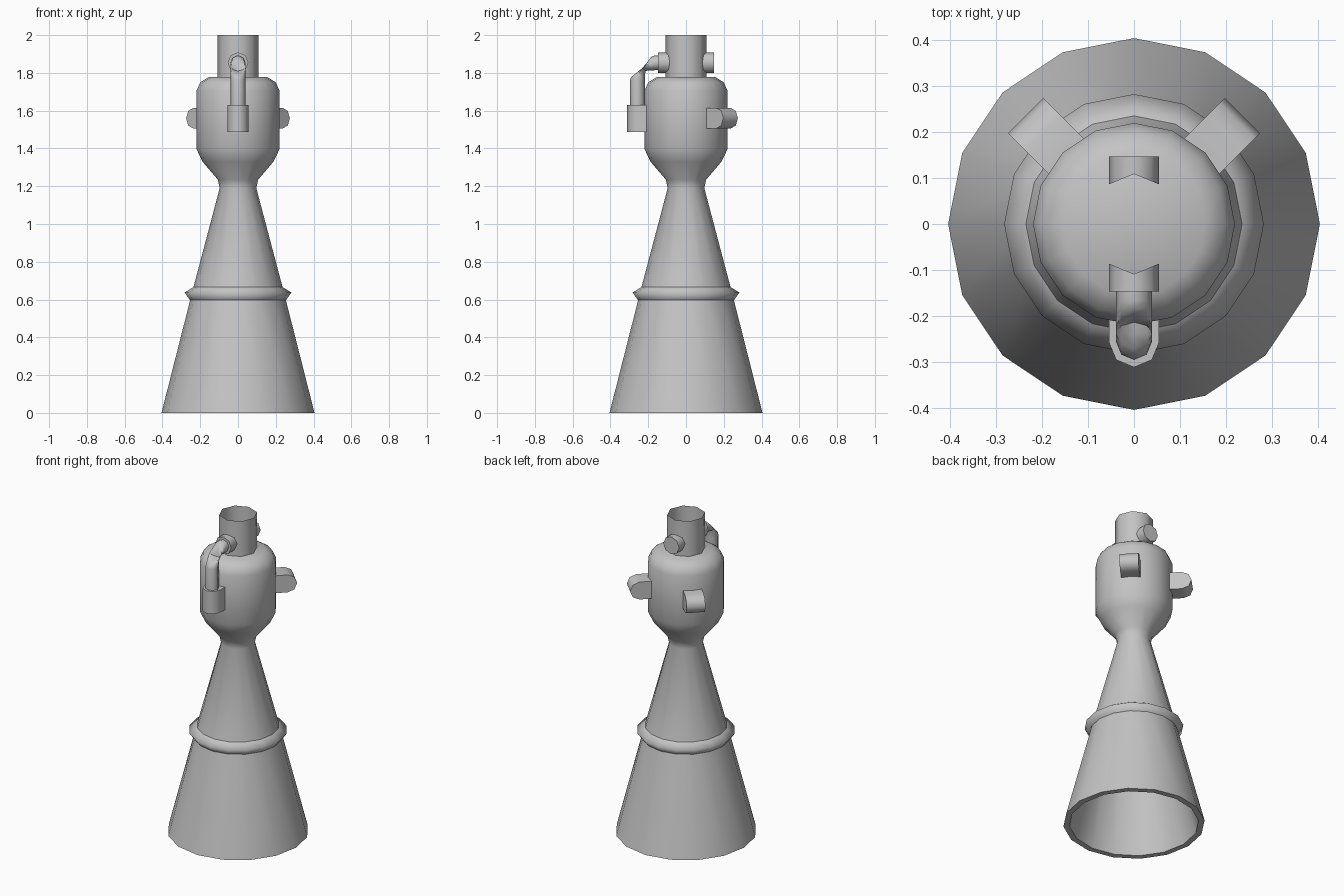
import bpy, bmesh
from math import sin, cos, pi, radians
from mathutils import Vector, Matrix

if "Cube" in bpy.data.objects:
    bpy.data.objects.remove(bpy.data.objects["Cube"])

GREY = (0.55, 0.55, 0.55, 1)
metal = bpy.data.materials.new("grey metal")
metal.use_nodes = True
metal.diffuse_color = GREY
metal.node_tree.nodes["Principled BSDF"].inputs["Base Color"].default_value = GREY


def loft(name, rings, caps=(True, True), angle=50, matrix=None):
    """Skin a series of equal closed rings and optionally cap the ends."""
    bm = bmesh.new()
    rows = [[bm.verts.new(p) for p in ring] for ring in rings]
    n = len(rows[0])
    for a, b in zip(rows, rows[1:]):
        for i in range(n):
            j = (i + 1) % n
            bm.faces.new((a[i], a[j], b[j], b[i]))
    for cap, row in zip(caps, (rows[0], rows[-1])):
        if cap:
            bm.faces.new(row)
    bmesh.ops.recalc_face_normals(bm, faces=bm.faces)
    if matrix:
        bm.transform(matrix)
    mesh = bpy.data.meshes.new(name)
    bm.to_mesh(mesh)
    bm.free()
    mesh.materials.append(metal)
    obj = bpy.data.objects.new(name, mesh)
    bpy.context.collection.objects.link(obj)
    bpy.ops.object.select_all(action='DESELECT')
    obj.select_set(True)
    bpy.context.view_layer.objects.active = obj
    bpy.ops.object.shade_smooth_by_angle(angle=radians(angle))
    return obj


def circle(r, n):
    return [(r * cos(2 * pi * i / n), r * sin(2 * pi * i / n)) for i in range(n)]


def lathe(name, profile, n, **kw):
    return loft(name, [[(x, y, z) for x, y in circle(r, n)] for r, z in profile], **kw)


def lug(name, length, back, matrix):
    """Prism along z: half octagon facing -y, straight sides running back."""
    r = 0.055
    outline = [(r * cos(a), r * sin(a)) for a in (pi + k * pi / 4 for k in range(5))]
    outline += [(r, back), (-r, back)]
    rings = [[(x, y, z) for x, y in outline] for z in (-length / 2, length / 2)]
    return loft(name, rings, matrix=matrix)


# Chamber and hollow nozzle
lathe("chamber_and_nozzle", [
    (0.155, 1.778), (0.2, 1.75), (0.22, 1.705), (0.22, 1.397), (0.188, 1.33),
    (0.107, 1.235), (0.097, 1.19), (0.24, 0.65), (0.405, 0),
    (0.37, 0), (0.205, 0.65), (0.07, 1.19)], 16)

# Stiffening band around the nozzle
lathe("nozzle_band", [(0.235, 0.667), (0.283, 0.637), (0.255, 0.598)], 16,
      caps=(False, False), angle=180)

# Thin open inlet pipe
PIPE_R = 0.109
lathe("inlet_pipe", [(PIPE_R, 1.77), (PIPE_R, 2)], 8, caps=(False, False))

# Collars whose inner ends follow the inlet pipe's faces
for name, side in (("front_collar", -1), ("back_collar", 1)):
    ring = circle(0.055, 8)
    outer = [(x, side * 0.147, 1.854 + z) for x, z in ring]
    inner = [(x, side * (PIPE_R - 0.414 * abs(x)), 1.854 + z) for x, z in ring]
    loft(name, [outer, inner], caps=(True, False))

# Feed pipe: out of the front collar, round a bend and down
BEND, FEED_Y, FEED_Z = 0.09, -0.257, 1.853
path = [(-0.14, FEED_Z, 0)]
for k in range(6):
    a = k * pi / 10
    path.append((FEED_Y + BEND - BEND * sin(a), FEED_Z - BEND + BEND * cos(a), a))
path.append((FEED_Y, 1.6, pi / 2))
rings = [[(u, y + v * sin(a), z + v * cos(a)) for u, v in circle(0.039, 8)]
         for y, z, a in path]
loft("feed_pipe", rings)

# Socket on the chamber wall under the feed pipe
lug("feed_socket", 0.143, 0.06, Matrix.Translation((0, FEED_Y, 1.559)))

# Two rounded mounts on the back corners, lying on their sides
on_side = Matrix.Rotation(pi / 2, 4, 'Y')
for name, turn in (("left_mount", 135), ("right_mount", -135)):
    spin = Matrix.Rotation(radians(turn), 4, 'Z')
    place = Matrix.Translation((0, -0.279, 1.56))
    lug(name, 0.109, 0.09, spin @ place @ on_side)
